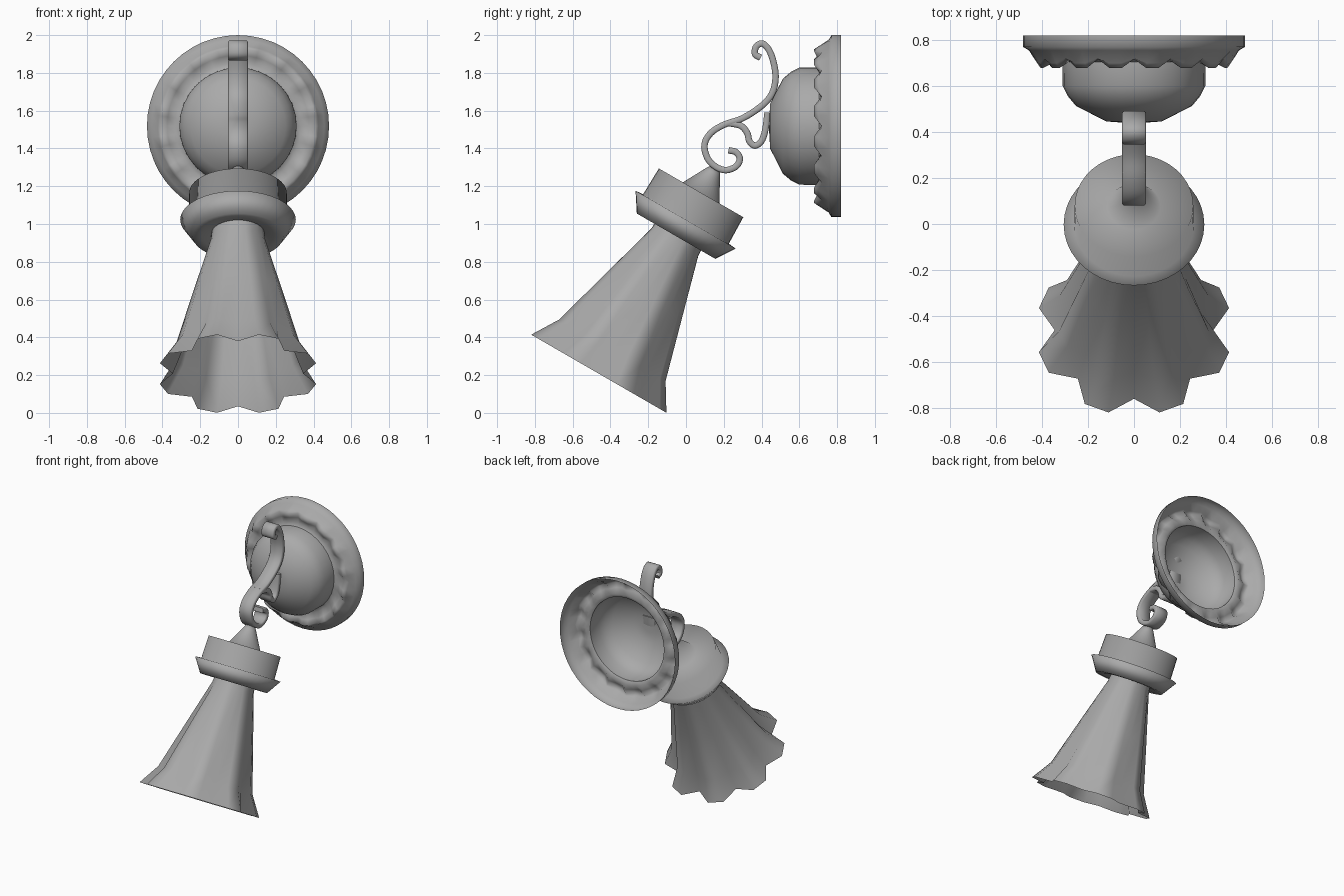
import bpy, bmesh
from math import pi, sin, cos, radians
from mathutils import Matrix, Vector

if "Cube" in bpy.data.objects:
    bpy.data.objects.remove(bpy.data.objects["Cube"])

# Dark grey metal
metal = bpy.data.materials.new("dark_grey")
metal.diffuse_color = (0.4, 0.4, 0.4, 1)
metal.use_nodes = True
metal.node_tree.nodes["Principled BSDF"].inputs["Base Color"].default_value = metal.diffuse_color


def finish(name, bm, matrix, angle):
    bmesh.ops.recalc_face_normals(bm, faces=bm.faces)
    me = bpy.data.meshes.new(name)
    bm.to_mesh(me)
    bm.free()
    me.materials.append(metal)
    ob = bpy.data.objects.new(name, me)
    bpy.context.collection.objects.link(ob)
    ob.matrix_world = matrix
    bpy.ops.object.select_all(action='DESELECT')
    ob.select_set(True)
    bpy.context.view_layer.objects.active = ob
    bpy.ops.object.shade_smooth_by_angle(angle=radians(angle))
    return ob


def lathe(name, rings, segs, matrix, close_top=False, angle=120):
    """rings: (radius, height) pairs, or functions of the segment index giving such a pair."""
    bm = bmesh.new()
    loops = []
    for ring in rings:
        loop = []
        for k in range(segs):
            a = 2 * pi * k / segs - pi / 2
            r, h = ring(k) if callable(ring) else ring
            loop.append(bm.verts.new((r * cos(a), r * sin(a), h)))
        loops.append(loop)
    for lo, hi in zip(loops, loops[1:]):
        for k in range(segs):
            j = (k + 1) % segs
            bm.faces.new((lo[k], lo[j], hi[j], hi[k]))
    if close_top:
        bm.faces.new(loops[-1])
    return finish(name, bm, matrix, angle)


def smooth_path(pts, steps=5):
    """Catmull-Rom samples through the points."""
    p = [Vector(q) for q in pts]
    p = [2 * p[0] - p[1]] + p + [2 * p[-1] - p[-2]]
    out = []
    for a, b, c, d in zip(p, p[1:], p[2:], p[3:]):
        for i in range(steps):
            t = i / steps
            out.append(0.5 * (2 * b + (c - a) * t + (2 * a - 5 * b + 4 * c - d) * t * t
                              + (3 * b - a - 3 * c + d) * t ** 3))
    return out + [p[-2]]


def strap(name, pts, half_width=0.052, half_thick=0.017):
    """Flat metal strap following a path in the y-z plane."""
    path = smooth_path(pts)
    bm = bmesh.new()
    sections = []
    w, c = half_width, 0.006
    shape = [(-w, -.5), (-w + c, -1), (w - c, -1), (w, -.5),
             (w, .5), (w - c, 1), (-w + c, 1), (-w, .5)]
    for i, q in enumerate(path):
        d = (path[min(i + 1, len(path) - 1)] - path[max(i - 1, 0)]).normalized()
        n = Vector((-d.y, d.x)) * half_thick
        sections.append([bm.verts.new((x, q.x + n.x * s, q.y + n.y * s)) for x, s in shape])
    for lo, hi in zip(sections, sections[1:]):
        for k in range(8):
            j = (k + 1) % 8
            bm.faces.new((lo[k], lo[j], hi[j], hi[k]))
    bm.faces.new(sections[0])
    bm.faces.new(sections[-1])
    return finish(name, bm, Matrix(), 60)


# Frames: plate axis points forward, lamp axis leans 30 degrees
plate_frame = Matrix.Translation((0, 0.82, 1.518)) @ Matrix.Rotation(radians(90), 4, 'X')
lamp_frame = Matrix.Translation((0, -0.46, 0.21)) @ Matrix.Rotation(radians(-30), 4, 'X')
cap_frame = lamp_frame @ Matrix.Translation((0, -0.01, 0))

# Wall plate: open shell with sixteen scallops along the ridge
lathe("wall_plate", [
    (0.482, 0), (0.482, 0.05), (0.457, 0.065),
    lambda k: (0.425, 0.12 if k % 3 else 0.10),
    lambda k: (0.41, 0.142 if k % 3 else 0.103),
    lambda k: (0.375, 0.125 if k % 3 else 0.10),
    (0.335, 0.10), (0.309, 0.115)], 48, plate_frame)

# Dome on the plate, open at the back
lathe("wall_dome", [(0.311, 0.115), (0.310, 0.22), (0.287, 0.265), (0.252, 0.307),
                    (0.12, 0.374), (0.05, 0.379), (0.004, 0.38)],
      32, plate_frame, close_top=True)


# Fluted shade: eight lobes that fade out towards the neck
def lobed(notch, lobe, height):
    return lambda k: (lobe if k % 3 else notch, height)


lathe("shade", [lobed(0.345, 0.428, -0.003), lobed(0.295, 0.337, 0.14), lobed(0.22, 0.243, 0.47),
                lobed(0.144, 0.148, 0.80), (0.14, 0.87)], 24, lamp_frame)

# Shade holder: saucer, drum and neck cone in one turned profile
lathe("shade_holder", [(0.14, 0.85), (0.19, 0.835), (0.24, 0.832), (0.306, 0.933),
                       (0.262, 0.937), (0.258, 1.097),
                       (0.115, 1.09), (0.045, 1.22), (0.03, 1.245)],
      40, cap_frame, close_top=True)

# Scrolled bracket straps
strap("scroll_arm", [
    (0.395, 1.88), (0.365, 1.90), (0.372, 1.94), (0.405, 1.955), (0.44, 1.92), (0.465, 1.85),
    (0.474, 1.77), (0.455, 1.69), (0.40, 1.625), (0.30, 1.56), (0.20, 1.525), (0.13, 1.48),
    (0.098, 1.42), (0.113, 1.35), (0.155, 1.305), (0.21, 1.285), (0.265, 1.305),
    (0.285, 1.345), (0.265, 1.38), (0.225, 1.39)])
strap("scroll_brace", [
    (0.22, 1.535), (0.29, 1.52), (0.325, 1.48), (0.335, 1.44), (0.365, 1.415),
    (0.40, 1.44), (0.42, 1.50), (0.432, 1.59)])
